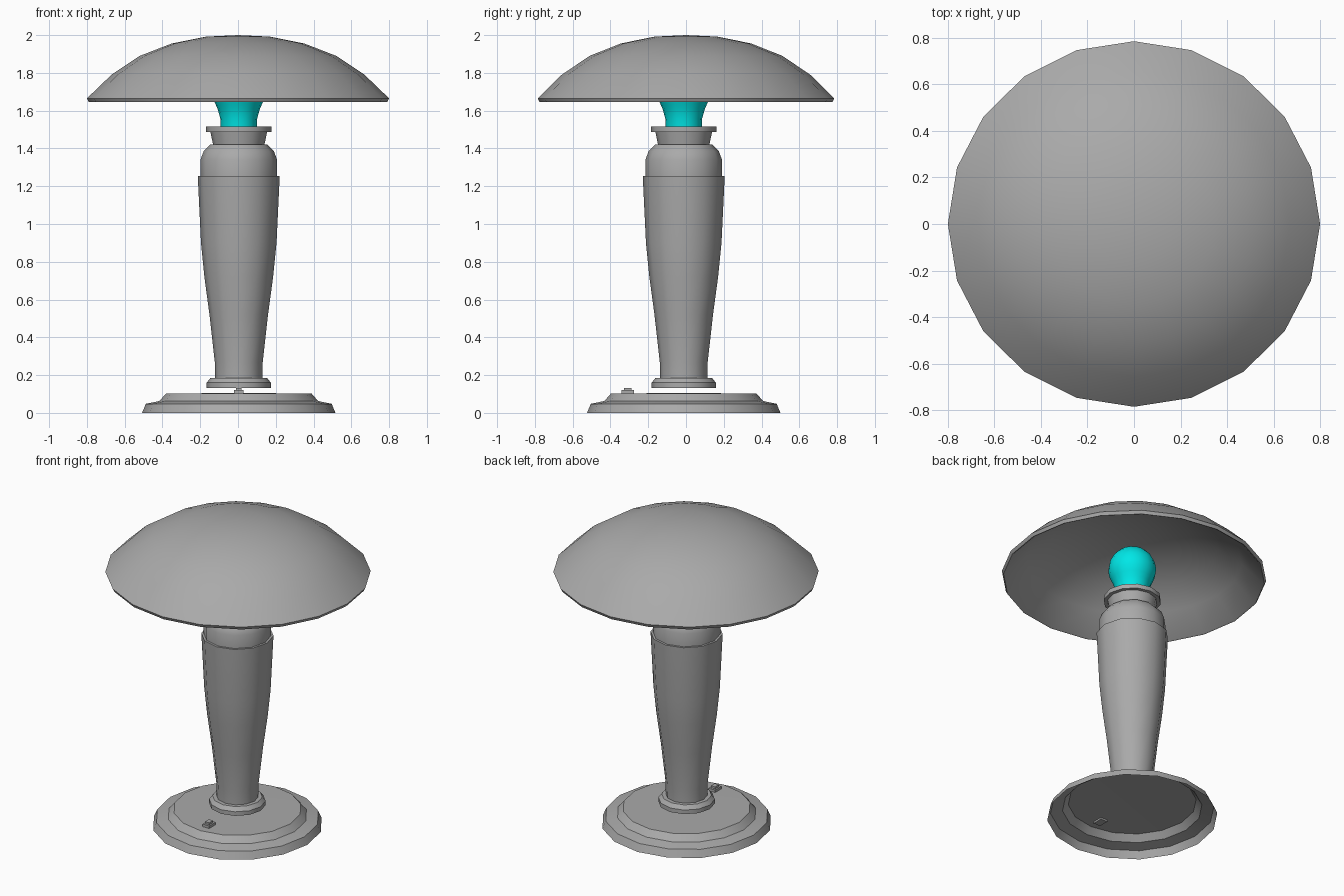
import bpy
import bmesh
from math import cos, sin, pi, radians

cube = bpy.data.objects.get("Cube")
if cube:
    bpy.data.objects.remove(cube, do_unlink=True)


def make_material(name, color):
    mat = bpy.data.materials.new(name)
    mat.use_nodes = True
    mat.diffuse_color = color
    mat.node_tree.nodes["Principled BSDF"].inputs["Base Color"].default_value = color
    return mat


grey = make_material("satin grey", (0.4, 0.4, 0.4, 1))
cyan = make_material("bulb cyan", (0.0, 0.8, 0.8, 1))
STAND = (0.004, -0.012)


def finish(name, bm, mat, angle):
    mesh = bpy.data.meshes.new(name)
    bm.to_mesh(mesh)
    bm.free()
    obj = bpy.data.objects.new(name, mesh)
    bpy.context.collection.objects.link(obj)
    mesh.materials.append(mat)
    bpy.ops.object.select_all(action='DESELECT')
    obj.select_set(True)
    bpy.context.view_layer.objects.active = obj
    bpy.ops.object.shade_smooth_by_angle(angle=radians(angle))
    return obj


def lathe(name, profile, sides, mat, center=STAND, squash=1.0, angle=32):
    """Turn (radius, height) points, listed bottom to top, around the vertical axis."""
    bm = bmesh.new()
    rings = []
    for r, z in profile:
        count = sides if r > 0 else 1
        rings.append([bm.verts.new((center[0] + r * cos(2 * pi * i / sides),
                                    center[1] + r * squash * sin(2 * pi * i / sides), z))
                      for i in range(count)])
    for low, high in zip(rings, rings[1:]):
        for i in range(sides):
            j = (i + 1) % sides
            corners = [low[i % len(low)], low[j % len(low)],
                       high[j % len(high)], high[i % len(high)]]
            bm.faces.new(list(dict.fromkeys(corners)))
    return finish(name, bm, mat, angle)


def box(name, center, size, mat):
    bm = bmesh.new()
    bmesh.ops.create_cube(bm, size=1)
    bmesh.ops.scale(bm, vec=size, verts=bm.verts)
    bmesh.ops.translate(bm, vec=center, verts=bm.verts)
    return finish(name, bm, mat, 30)


# Hollow base, open underneath
lathe("base", [(0.512, 0), (0.492, 0.048), (0.42, 0.063), (0.385, 0.103), (0, 0.105)],
      16, grey)

# Switch on the front of the base
box("switch_plate", (0.004, -0.308, 0.106), (0.05, 0.068, 0.028), grey)
box("switch_button", (0.004, -0.308, 0.126), (0.03, 0.04, 0.014), grey)

# Foot ring, tapered column, shoulder and neck
lathe("foot_ring", [(0, 0.133), (0.17, 0.133), (0.17, 0.16), (0.15, 0.185), (0, 0.185)],
      12, grey)
lathe("column", [(0, 0.18), (0.125, 0.18), (0.127, 0.27), (0.155, 0.52), (0.182, 0.72),
                 (0.2, 0.9), (0.217, 1.255), (0.19, 1.255)], 12, grey)
lathe("shoulder", [(0.203, 1.25), (0.203, 1.34), (0.186, 1.385), (0.152, 1.42), (0, 1.42)],
      12, grey)
lathe("neck", [(0.135, 1.415), (0.15, 1.488)], 12, grey)
lathe("collar", [(0, 1.488), (0.173, 1.488), (0.173, 1.517), (0, 1.517)], 12, grey)

# Light bulb
bulb_z, bulb_r = 1.71, 0.144
bulb = [(0.095, 1.51), (0.098, 1.56), (0.112, 1.61)]
for step in range(-2, 6):
    a = step * pi / 12 if step < 0 else step * pi / 10
    bulb.append((bulb_r * cos(a), bulb_z + bulb_r * sin(a)))
bulb[-1] = (0, bulb_z + bulb_r) if bulb[-1][0] < 0.01 else bulb[-1]
lathe("bulb", bulb, 16, cyan, angle=40)

# Domed shade with a thin rim, running from inner crown to rim to outer crown
outer = [(0.8, 1.665), (0.67, 1.79), (0.52, 1.89), (0.35, 1.956), (0.17, 1.992), (0, 2.0)]
inner = [(r * 0.975, z - 0.016) for r, z in reversed(outer)]
lathe("shade", inner + [(0.79, 1.645)] + outer, 20, grey, center=(0, 0), squash=0.982)
